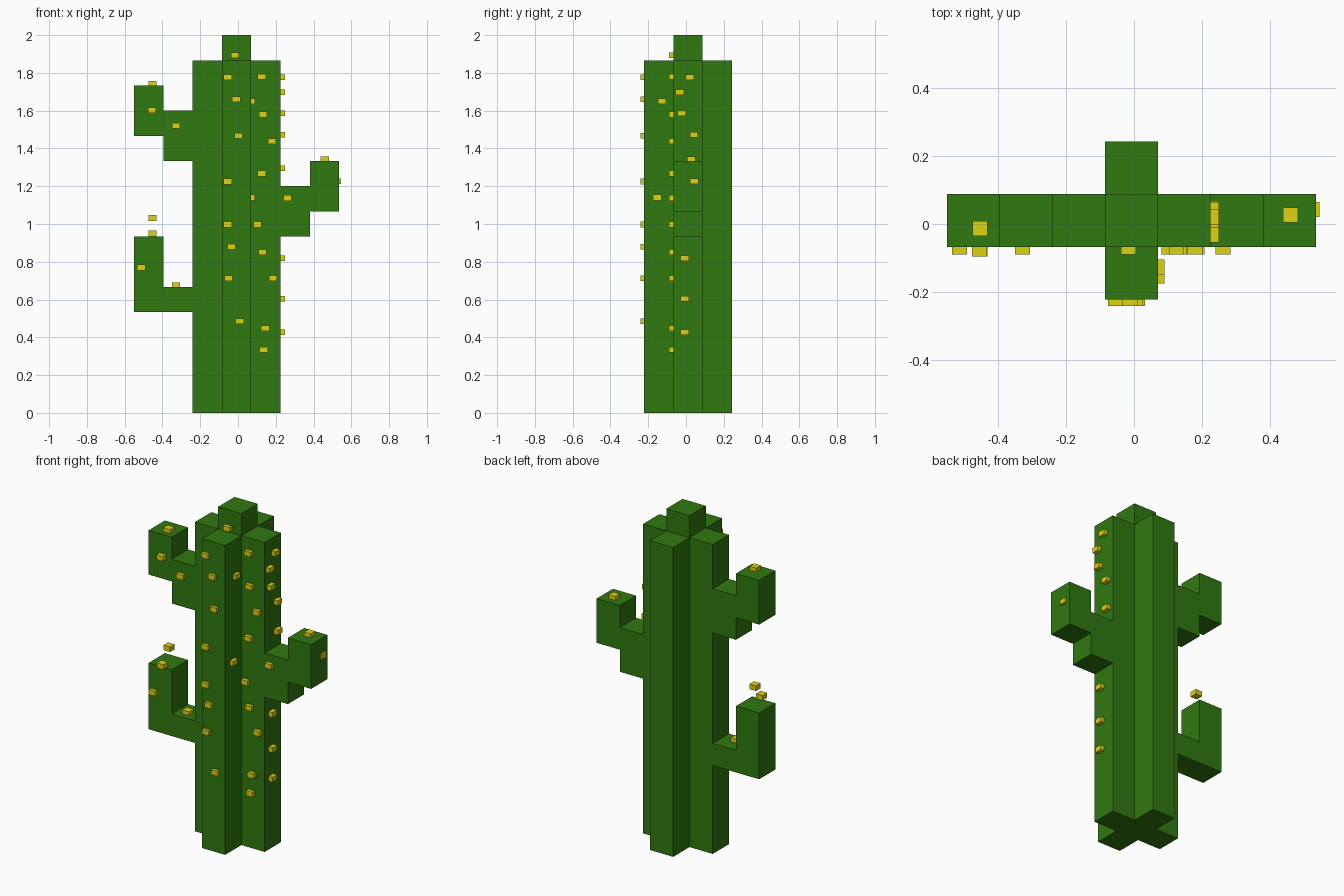
import bpy, bmesh
from mathutils import Vector

if "Cube" in bpy.data.objects:
    bpy.data.objects.remove(bpy.data.objects["Cube"])

U, H = 0.155, 2 / 15                      # block width and block height
X = [-0.55 + U * i for i in range(8)]     # block lines across the width
Y = [-0.222 + U * i for i in range(4)]    # block lines in depth


def material(name, colour):
    m = bpy.data.materials.new(name)
    m.diffuse_color = colour
    m.use_nodes = True
    m.node_tree.nodes["Principled BSDF"].inputs["Base Color"].default_value = m.diffuse_color
    return m


GREEN = material("cactus_green", (0.03, 0.19, 0.005, 1))
YELLOW = material("flower_yellow", (0.72, 0.65, 0.006, 1))


def finish(name, bm, mat):
    bmesh.ops.recalc_face_normals(bm, faces=bm.faces)
    me = bpy.data.meshes.new(name)
    bm.to_mesh(me)
    bm.free()
    me.materials.append(mat)
    ob = bpy.data.objects.new(name, me)
    bpy.context.collection.objects.link(ob)
    return ob


def extrude(name, points, direction):
    bm = bmesh.new()
    face = bm.faces.new([bm.verts.new(p) for p in points])
    ext = bmesh.ops.extrude_face_region(bm, geom=[face], use_keep_orig=True)
    verts = [g for g in ext["geom"] if isinstance(g, bmesh.types.BMVert)]
    bmesh.ops.translate(bm, verts=verts, vec=Vector(direction))
    return finish(name, bm, GREEN)


# Trunk: plus-shaped column
a, b, c, d = X[2:6]
e, f, g, h = Y
cross = [(b, e), (c, e), (c, f), (d, f), (d, g), (c, g),
         (c, h), (b, h), (b, g), (a, g), (a, f), (b, f)]
extrude("trunk", [(x, y, 0) for x, y in cross], (0, 0, 14 * H))

# Crown block on top of the trunk
extrude("crown", [(x, y, 14 * H) for x, y in ((b, f), (c, f), (c, g), (b, g))], (0, 0, H))


# Arms: side profiles in (column line, row), one block deep
def arm(name, profile):
    extrude(name, [(X[i], f, k * H) for i, k in profile], (0, U, 0))


arm("right_arm", [(5, 7), (6, 7), (6, 8), (7, 8), (7, 10), (6, 10), (6, 9), (5, 9)])
arm("upper_left_arm", [(2, 10), (1, 10), (1, 11), (0, 11), (0, 13), (1, 13), (1, 12), (2, 12)])
arm("lower_left_arm", [(2, 4), (0, 4), (0, 7), (1, 7), (1, 5), (2, 5)])


# Flowers: small blocks half sunk into the surface
def flowers(name, centres):
    bm = bmesh.new()
    for p in centres:
        new = bmesh.ops.create_cube(bm, size=1)["verts"]
        bmesh.ops.scale(bm, verts=new, vec=(0.044, 0.044, 0.03))
        bmesh.ops.translate(bm, verts=new, vec=Vector(p))
    finish(name, bm, YELLOW)


front_rib = [(-.055, 1.777), (-.01, 1.66), (.003, 1.468), (-.055, 1.225),
             (-.055, .997), (-.034, .88), (-.05, .713), (.01, .485)]
flowers("front_rib_flowers", [(x, -.219, z) for x, z in front_rib])

recessed = [(-.016, 1.893), (.125, 1.78), (.132, 1.58), (.18, 1.438), (.125, 1.267),
            (.103, .997), (.13, .85), (.185, .713), (.145, .448), (.137, .335),
            (.262, 1.138), (-.328, 1.52), (-.513, .77)]
flowers("recessed_front_flowers", [(x, -.067, z) for x, z in recessed])

right_side = [(.02, 1.777), (-.033, 1.698), (-.022, 1.587), (.042, 1.473),
              (.045, 1.295), (-.007, .818), (-.007, .605), (-.007, .427)]
flowers("right_side_flowers", [(.228, y, z) for y, z in right_side])

flowers("rib_side_flowers", [(.068, -.127, 1.65), (.068, -.153, 1.14)])
flowers("arm_flowers", [(-.455, -.074, 1.603), (-.453, -.013, 1.742), (-.453, -.01, 1.032),
                        (-.453, -.074, .95), (-.328, -.01, .675),
                        (.46, .027, 1.342), (.524, .043, 1.227)])
